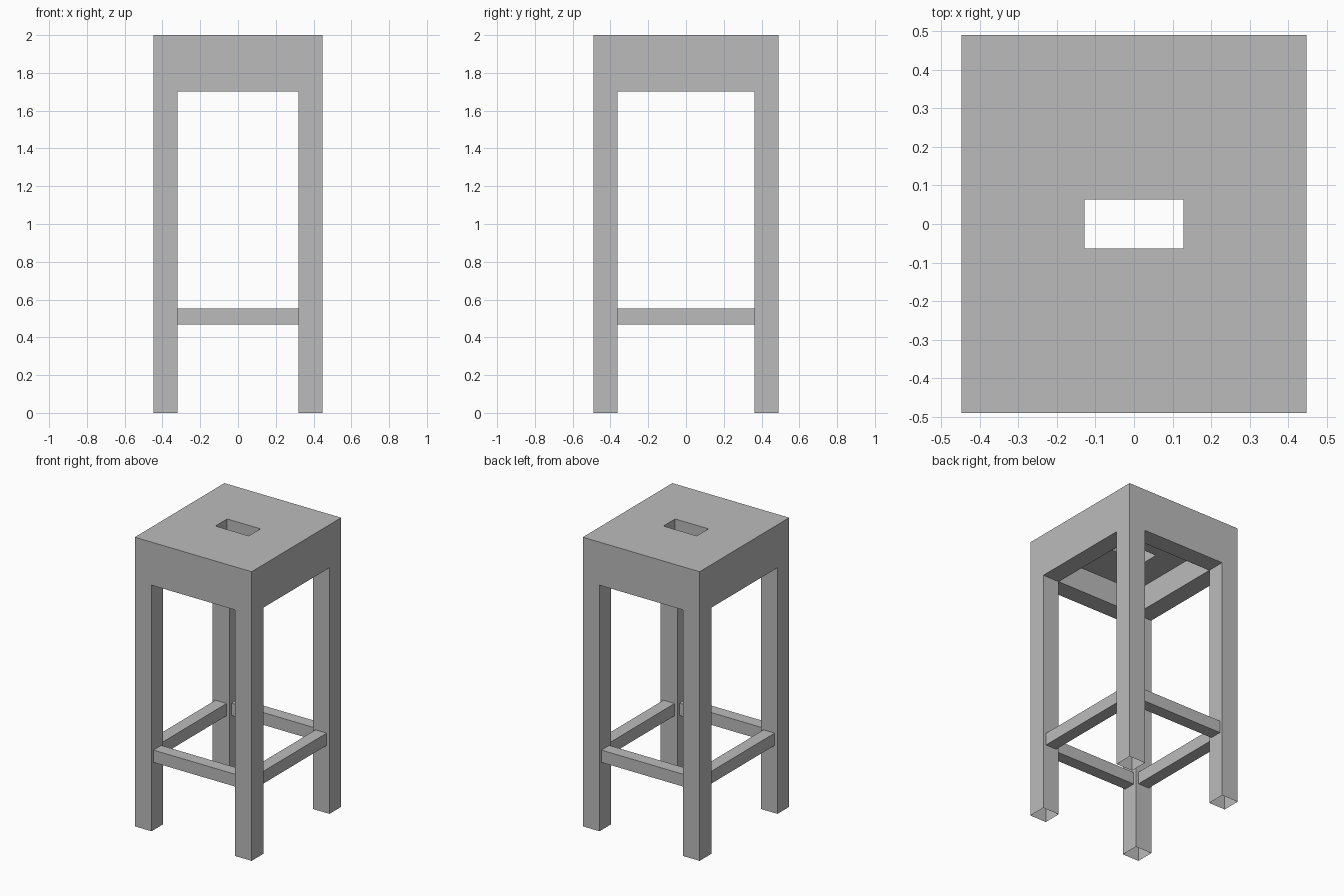
import bpy
import bmesh
from itertools import product

if "Cube" in bpy.data.objects:
    bpy.data.objects.remove(bpy.data.objects["Cube"])

U = 2 / 47  # the whole stool sits on a module: leg = 3U, rail = 2U, height = 47U

grey = bpy.data.materials.new("plain grey")
grey.diffuse_color = (0.5, 0.5, 0.5, 1)
grey.use_nodes = True
grey.node_tree.nodes["Principled BSDF"].inputs["Base Color"].default_value = grey.diffuse_color


def finish(name, bm):
    bmesh.ops.recalc_face_normals(bm, faces=bm.faces)
    mesh = bpy.data.meshes.new(name)
    bm.to_mesh(mesh)
    bm.free()
    mesh.materials.append(grey)
    obj = bpy.data.objects.new(name, mesh)
    bpy.context.collection.objects.link(obj)
    return obj


def box(bm, lo, hi):
    verts = bmesh.ops.create_cube(bm, size=1)["verts"]
    for v in verts:
        v.co = [((a + b) / 2 + c * (b - a)) * U for a, b, c in zip(lo, hi, v.co)]


# Seat, apron and legs: one continuous shell on a coarse lattice
XS = (-10.5, -7.5, -3, 3, 7.5, 10.5)
YS = (-11.5, -8.5, -1.5, 1.5, 8.5, 11.5)
ZS = (0, 40, 44, 47)
CUTS = (XS, YS, ZS)
SIZE = (5, 5, 3)


def solid(c):
    if any(not 0 <= i < n for i, n in zip(c, SIZE)):
        return False
    x, y, z = c
    edge_x, edge_y = x in (0, 4), y in (0, 4)
    if z == 0:                        # legs
        return edge_x and edge_y
    if z == 1:                        # apron ring
        return edge_x or edge_y
    return (x, y) != (2, 2)           # seat slab with hand hole


bm = bmesh.new()
for cell in product(*map(range, SIZE)):
    if not solid(cell):
        continue
    for axis, step in product(range(3), (-1, 1)):
        near = list(cell)
        near[axis] += step
        if solid(near) or near[2] < 0:   # leg bottoms are open
            continue
        a, b = [i for i in range(3) if i != axis]
        corners = []
        for da, db in ((0, 0), (1, 0), (1, 1), (0, 1)):
            i = list(cell)
            i[axis] += step > 0
            i[a] += da
            i[b] += db
            corners.append(bm.verts.new([CUTS[k][i[k]] * U for k in range(3)]))
        bm.faces.new(corners)
bmesh.ops.remove_doubles(bm, verts=bm.verts, dist=1e-4)
finish("seat_apron_and_legs", bm)

# Footrest rails, centred on the legs
for sign, fb, lr in ((-1, "front", "left"), (1, "back", "right")):
    bm = bmesh.new()
    box(bm, (-7.5, sign * 10 - 1, 11), (7.5, sign * 10 + 1, 13))
    finish(fb + "_footrest_rail", bm)
    bm = bmesh.new()
    box(bm, (sign * 9 - 1, -8.5, 11), (sign * 9 + 1, 8.5, 13))
    finish(lr + "_footrest_rail", bm)
